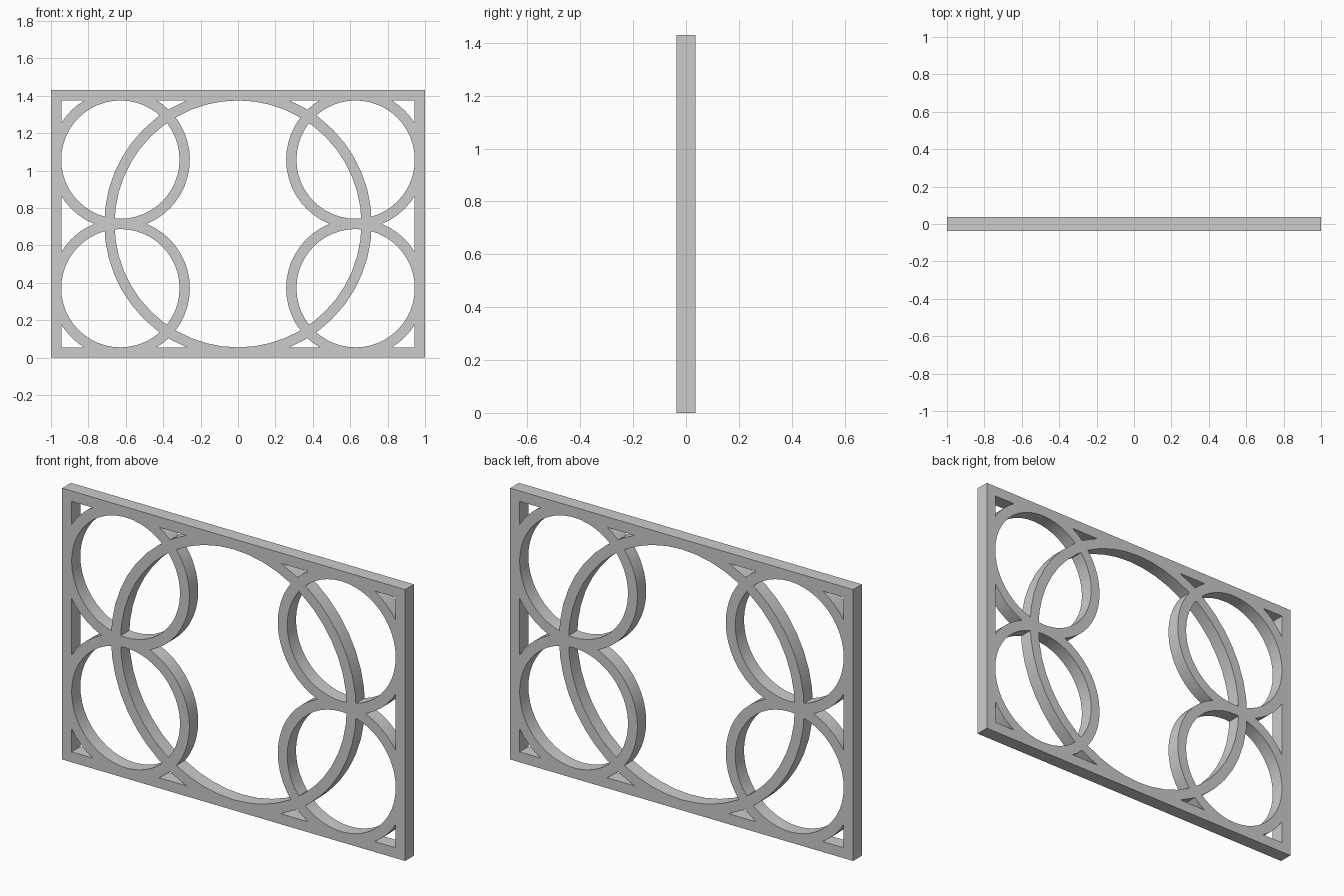
import bpy, bmesh, math

if "Cube" in bpy.data.objects:
    bpy.data.objects.remove(bpy.data.objects["Cube"])

W, H, T = 2.0, 1.43, 0.055      # panel width, height, bar width
FRAME_D, RING_D = 0.073, 0.073  # depths
SEGS = 48


def loop_bar(name, outer, inner, depth):
    """Closed flat bar between two matching (x, z) outlines, extruded along y."""
    bm = bmesh.new()
    n = len(outer)
    rows = [[bm.verts.new((x, y, z)) for x, z in pts]
            for pts, y in ((outer, -depth / 2), (outer, depth / 2),
                           (inner, depth / 2), (inner, -depth / 2))]
    for a in range(4):
        r, s = rows[a], rows[(a + 1) % 4]
        for i in range(n):
            j = (i + 1) % n
            bm.faces.new((r[i], r[j], s[j], s[i]))
    bmesh.ops.recalc_face_normals(bm, faces=bm.faces)
    me = bpy.data.meshes.new(name)
    bm.to_mesh(me)
    bm.free()
    ob = bpy.data.objects.new(name, me)
    bpy.context.collection.objects.link(ob)
    return ob


def rect(inset):
    x, lo, hi = W / 2 - inset, inset, H - inset
    return [(-x, lo), (x, lo), (x, hi), (-x, hi)]


def circle(cx, cz, r):
    return [(cx + r * math.cos(math.tau * i / SEGS),
             cz + r * math.sin(math.tau * i / SEGS)) for i in range(SEGS)]


def ring(name, cx, cz, r):
    ob = loop_bar(name, circle(cx, cz, r), circle(cx, cz, r - T), RING_D)
    bpy.context.view_layer.objects.active = ob
    ob.select_set(True)
    bpy.ops.object.shade_smooth_by_angle(angle=math.radians(30))
    ob.select_set(False)


# Rectangular border
loop_bar("border_frame", rect(0), rect(T), FRAME_D)

# Large central ring touching the top and bottom bars
ring("centre_ring", 0, H / 2, H / 2)

# Four corner rings, overlapping by one bar width at mid height
R = (H + T) / 4
for side, sx in (("left", -1), ("right", 1)):
    for level, cz in (("lower", R), ("upper", H - R)):
        ring(f"{level}_{side}_ring", sx * (W / 2 - R), cz, R)
